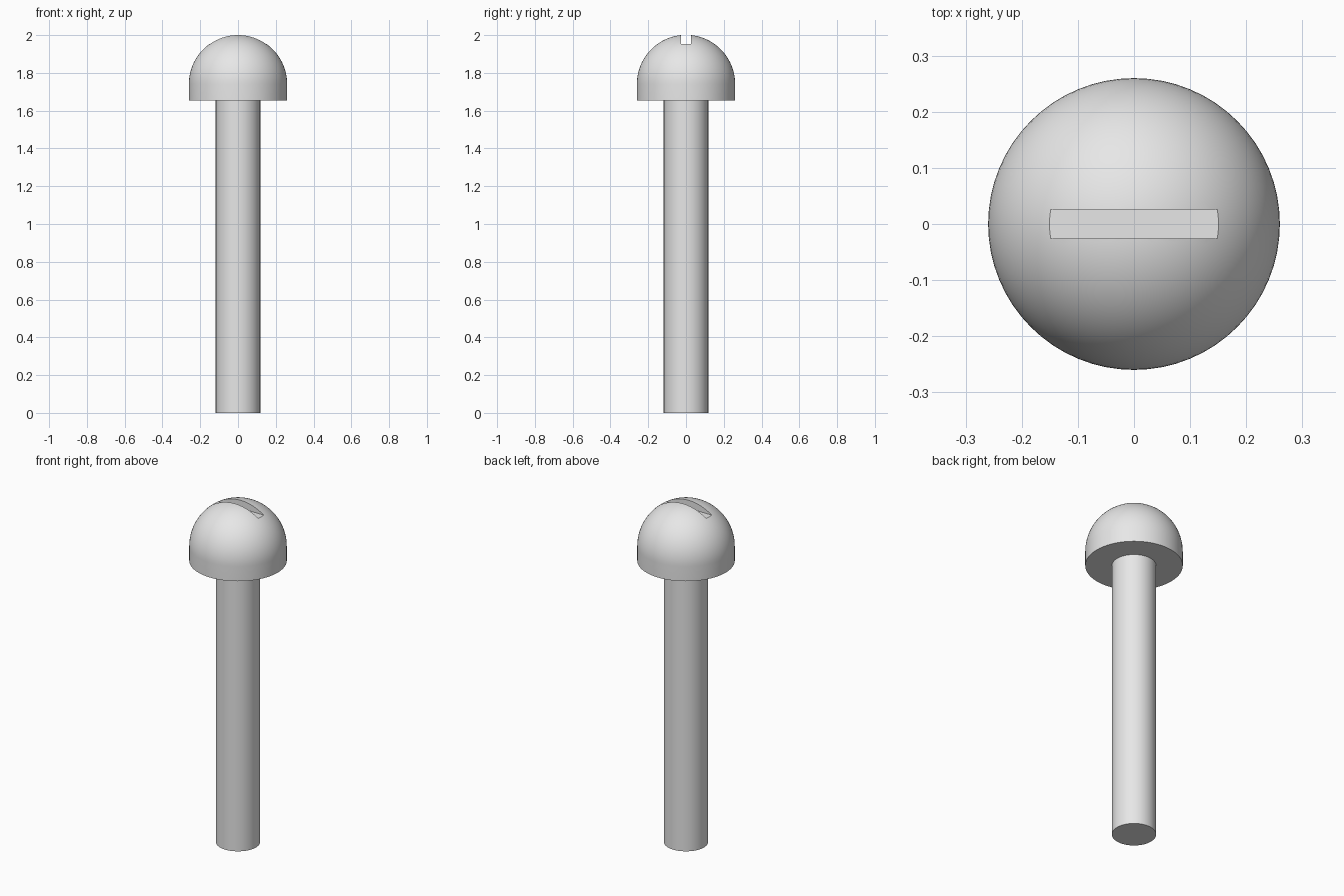
import bpy
import bmesh
from math import sin, cos, pi, radians
from mathutils import Vector

default = bpy.data.objects.get("Cube")
if default:
    bpy.data.objects.remove(default, do_unlink=True)

HEAD_R, SHAFT_R = 0.26, 0.118
HEAD_Z, DOME_Z, SLOT_Z = 1.655, 1.7413, 1.953
SLOT_HALF = 0.026
SEGMENTS = 64

# Grey metal
metal = bpy.data.materials.new("grey_metal")
metal.use_nodes = True
grey = (0.8, 0.8, 0.8, 1)
metal.diffuse_color = grey
metal.node_tree.nodes["Principled BSDF"].inputs["Base Color"].default_value = grey


def revolve(name, profile):
    """Spin a list of (radius, height) points around the z axis."""
    bm = bmesh.new()
    verts = [bm.verts.new((r, 0, z)) for r, z in profile]
    edges = [bm.edges.new(pair) for pair in zip(verts, verts[1:])]
    bmesh.ops.spin(bm, geom=verts + edges, cent=(0, 0, 0), axis=(0, 0, 1),
                   angle=2 * pi, steps=SEGMENTS, use_duplicate=False)
    bmesh.ops.remove_doubles(bm, verts=bm.verts, dist=1e-5)
    bmesh.ops.recalc_face_normals(bm, faces=bm.faces)
    mesh = bpy.data.meshes.new(name)
    bm.to_mesh(mesh)
    bm.free()
    mesh.materials.append(metal)
    obj = bpy.data.objects.new(name, mesh)
    bpy.context.collection.objects.link(obj)
    return obj


def smooth(obj):
    obj.data.shade_smooth()
    obj.data.set_sharp_from_angle(angle=radians(35))


# Shaft, running a little way into the head
shaft = revolve("shaft", [(0, 0), (SHAFT_R, 0), (SHAFT_R, HEAD_Z + 0.05), (0, HEAD_Z + 0.05)])
smooth(shaft)

# Domed head with a short straight rim
RINGS = 24
dome = [(HEAD_R * cos(pi / 2 * i / RINGS), DOME_Z + HEAD_R * sin(pi / 2 * i / RINGS))
        for i in range(RINGS)]
head = revolve("head", [(0, HEAD_Z), (HEAD_R, HEAD_Z)] + dome + [(0, DOME_Z + HEAD_R)])

# Straight driver slot cut across the crown
bpy.ops.mesh.primitive_cube_add(size=1, location=(0, 0, SLOT_Z + 0.1))
cutter = bpy.context.object
cutter.name = "slot_cutter"
cutter.scale = Vector((1, 2 * SLOT_HALF, 0.2))
cutter.hide_render = True
cutter.data.materials.append(metal)

cut = head.modifiers.new("slot", 'BOOLEAN')
cut.operation = 'DIFFERENCE'
cut.solver = 'EXACT'
cut.object = cutter
bpy.context.view_layer.update()
bpy.context.view_layer.objects.active = head
bpy.ops.object.modifier_apply(modifier=cut.name)
bpy.data.objects.remove(cutter, do_unlink=True)
smooth(head)
